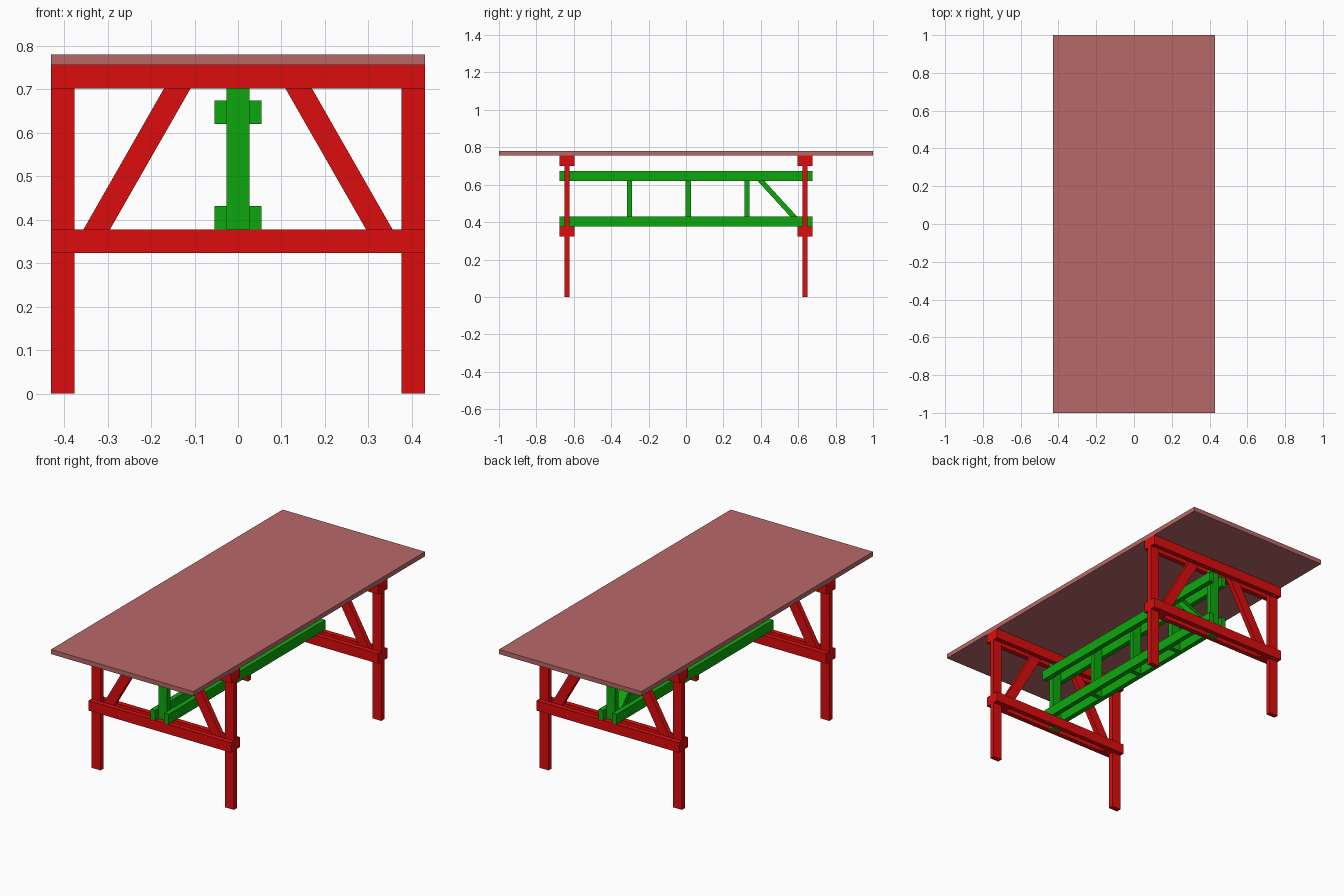
import bpy

if "Cube" in bpy.data.objects:
    bpy.data.objects.remove(bpy.data.objects["Cube"])

T = 0.027          # board thickness
W = 0.054          # board width
FY = 0.636         # y of each end frame
LOW = (0.323, 0.377)   # lower rail heights
UP = (0.701, 0.755)    # upper rail heights
GLOW = (0.377, 0.431)  # beam heights
GUP = (0.62, 0.674)


def material(name, rgb):
    m = bpy.data.materials.new(name)
    m.diffuse_color = (*rgb, 1)
    m.use_nodes = True
    m.node_tree.nodes["Principled BSDF"].inputs["Base Color"].default_value = m.diffuse_color
    return m


RED = material("red_paint", (0.72, 0.004, 0.004))
GREEN = material("green_paint", (0.004, 0.39, 0.004))
WOOD = material("top_wood", (0.48, 0.14, 0.14))


def prism(name, quad, a, b, axis, mat):
    """Extrude a quad profile from a to b: axis 'y' takes (x, z), axis 'x' takes (y, z)."""
    place = (lambda p, d: (p[0], d, p[1])) if axis == 'y' else (lambda p, d: (d, p[0], p[1]))
    verts = [place(p, d) for d in (a, b) for p in quad]
    faces = [(3, 2, 1, 0), (4, 5, 6, 7)]
    faces += [(i, (i + 1) % 4, (i + 1) % 4 + 4, i + 4) for i in range(4)]
    me = bpy.data.meshes.new(name)
    me.from_pydata(verts, [], faces)
    # Make normals point outwards
    import bmesh
    bm = bmesh.new()
    bm.from_mesh(me)
    bmesh.ops.recalc_face_normals(bm, faces=bm.faces)
    bm.to_mesh(me)
    bm.free()
    me.materials.append(mat)
    ob = bpy.data.objects.new(name, me)
    bpy.context.collection.objects.link(ob)
    return ob


def board(name, x, y, z, mat):
    quad = [(x[0], z[0]), (x[1], z[0]), (x[1], z[1]), (x[0], z[1])]
    return prism(name, quad, y[0], y[1], 'y', mat)


def slanted(p, q, width):
    """Flat-ended slanted profile between two centre points."""
    h = width / 2
    return [(p[0] - h, p[1]), (p[0] + h, p[1]), (q[0] + h, q[1]), (q[0] - h, q[1])]


# Table top
board("table_top", (-0.43, 0.43), (-1, 1), (0.755, 0.78), WOOD)

# End frames: legs and braces sandwiched between paired rails
for end, s in (("front", -1), ("back", 1)):
    c = s * FY
    mid = (c - T / 2, c + T / 2)
    for side, k in (("left", -1), ("right", 1)):
        board(f"{end}_{side}_leg", sorted((k * 0.376, k * 0.43)), mid, (0, 0.755), RED)
        prism(f"{end}_{side}_brace",
              slanted((k * 0.356, LOW[0]), (k * 0.109, UP[1]), 0.061), *mid, 'y', RED)
    for layer, k in (("outer", s), ("inner", -s)):
        y = sorted((c + k * T / 2, c + k * T * 1.5))
        board(f"{end}_{layer}_lower_rail", (-0.43, 0.43), y, LOW, RED)
        board(f"{end}_{layer}_upper_rail", (-0.43, 0.43), y, UP, RED)
    board(f"{end}_centre_post", (-T, T), mid, (LOW[0], UP[1]), GREEN)

# Long centre beam: paired stringers
for side, k in (("left", -1), ("right", 1)):
    x = sorted((k * T, k * 2 * T))
    for level, z in (("lower", GLOW), ("upper", GUP)):
        board(f"{side}_{level}_stringer", x, (-0.676, 0.676), z, GREEN)

# Uprights and single diagonal between the stringers
for i, y in enumerate((-0.303, 0.012, 0.325)):
    board(f"beam_upright_{i + 1}", (-T, T), (y - T / 2, y + T / 2), (GLOW[0], GUP[1]), GREEN)
prism("beam_diagonal", slanted((0.624, GLOW[0]), (0.352, GUP[1]), 0.037), -T, T, 'x', GREEN)
